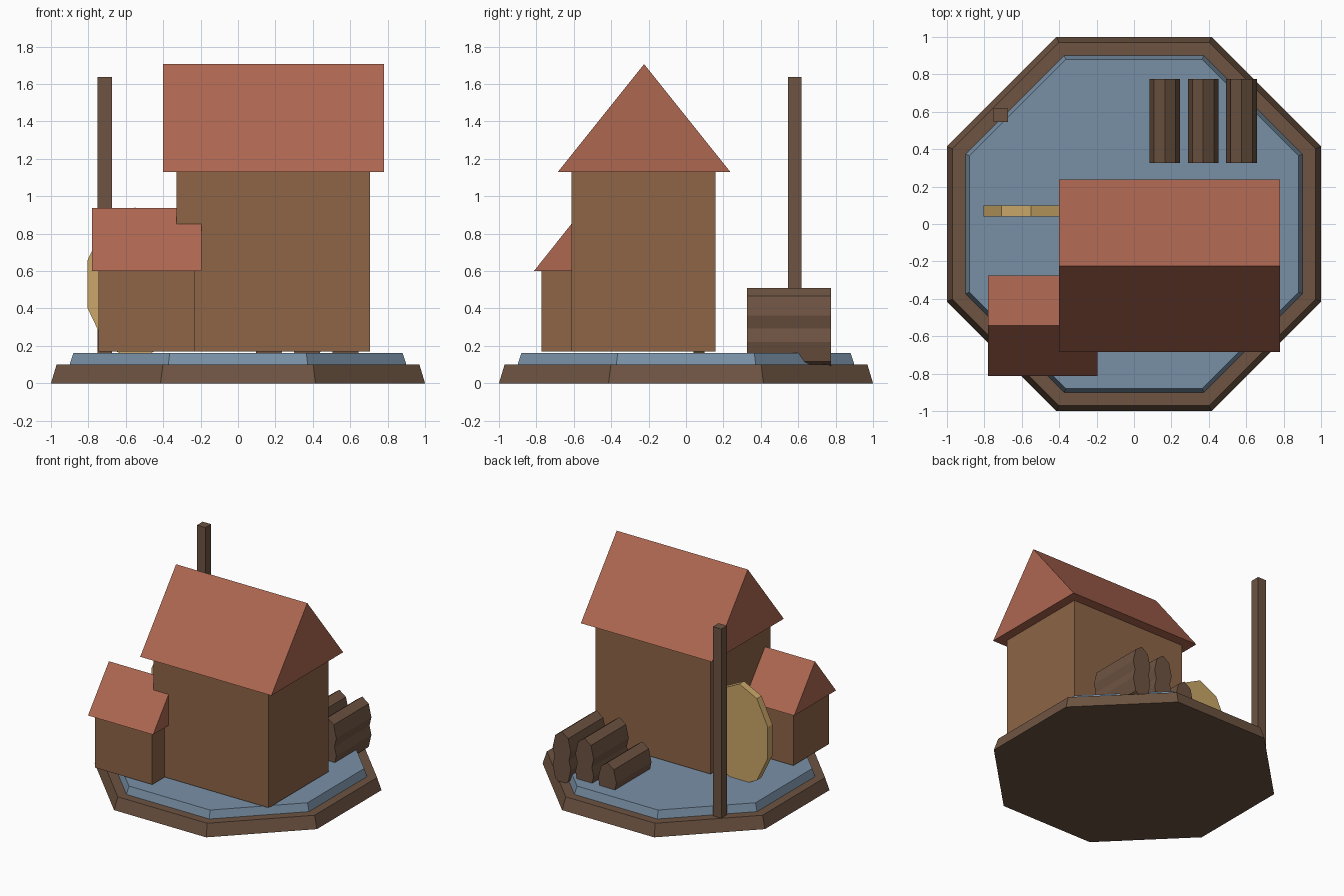
import bpy, bmesh, math
from mathutils import Vector

cube = bpy.data.objects.get("Cube")
if cube:
    bpy.data.objects.remove(cube, do_unlink=True)


def material(name, rgb):
    mat = bpy.data.materials.new(name)
    mat.use_nodes = True
    color = (*rgb, 1.0)
    mat.diffuse_color = color
    mat.node_tree.nodes["Principled BSDF"].inputs["Base Color"].default_value = color
    return mat


dark_wood = material("dark wood", (0.155, 0.088, 0.054))
wall_wood = material("wall wood", (0.27, 0.13, 0.062))
roof_red = material("roof red", (0.42, 0.135, 0.083))
water_blue = material("water blue", (0.19, 0.28, 0.38))
pale_wood = material("pale wood", (0.60, 0.39, 0.14))


def loft(name, lower, upper, mat):
    """Solid between two matching loops of points."""
    bm = bmesh.new()
    a = [bm.verts.new(p) for p in lower]
    b = [bm.verts.new(p) for p in upper]
    n = len(a)
    bm.faces.new(a)
    bm.faces.new(b)
    for i in range(n):
        j = (i + 1) % n
        bm.faces.new((a[i], a[j], b[j], b[i]))
    bmesh.ops.recalc_face_normals(bm, faces=bm.faces)
    mesh = bpy.data.meshes.new(name)
    bm.to_mesh(mesh)
    bm.free()
    mesh.materials.append(mat)
    obj = bpy.data.objects.new(name, mesh)
    bpy.context.collection.objects.link(obj)
    return obj


def octagon(half_width, z):
    r = half_width / math.cos(math.pi / 8)
    return [(r * math.cos(math.pi * (k + 0.5) / 4),
             r * math.sin(math.pi * (k + 0.5) / 4), z) for k in range(8)]


def box(name, x, y, z, mat):
    loops = [[(x[0], y[0], h), (x[1], y[0], h), (x[1], y[1], h), (x[0], y[1], h)]
             for h in z]
    return loft(name, *loops, mat)


def gable_roof(name, x, y, z, mat):
    mid = (y[0] + y[1]) / 2
    loops = [[(e, y[0], z[0]), (e, y[1], z[0]), (e, mid, z[1])] for e in x]
    return loft(name, *loops, mat)


def round_prism(name, sides, x, z, rx, rz, y, mat):
    """Elliptical prism along y with a corner pointing up."""
    loops = [[(x + rx * math.sin(math.tau * k / sides), e,
               z + rz * math.cos(math.tau * k / sides)) for k in range(sides)]
             for e in y]
    return loft(name, *loops, mat)


# Ground platform and pond
loft("platform", octagon(1.0, 0), octagon(0.97, 0.1), dark_wood)
loft("pond", octagon(0.9, 0.1), octagon(0.88, 0.163), water_blue)

# Main house
box("house_walls", (-0.33, 0.705), (-0.613, 0.157), (0.17, 1.13), wall_wood)
gable_roof("house_roof", (-0.40, 0.78), (-0.685, 0.237), (1.13, 1.706), roof_red)

# Side annex
box("annex_walls", (-0.745, -0.23), (-0.773, -0.315), (0.17, 0.6), wall_wood)
gable_roof("annex_roof", (-0.78, -0.195), (-0.813, -0.275), (0.6, 0.938), roof_red)

# Water wheel
round_prism("water_wheel", 10, -0.55, 0.53, 0.268, 0.41, (0.04, 0.1), pale_wood)

# Mast
box("mast", (-0.75, -0.675), (0.545, 0.618), (0.09, 1.637), dark_wood)

# Log pile: three below, two on top
for row, columns in enumerate(((0, 1, 2), (1, 2))):
    for c in columns:
        round_prism(f"log_{row}_{c}", 8, 0.165 + 0.205 * c, 0.22 + 0.143 * row,
                    0.082, 0.147, (0.325, 0.775), dark_wood)
